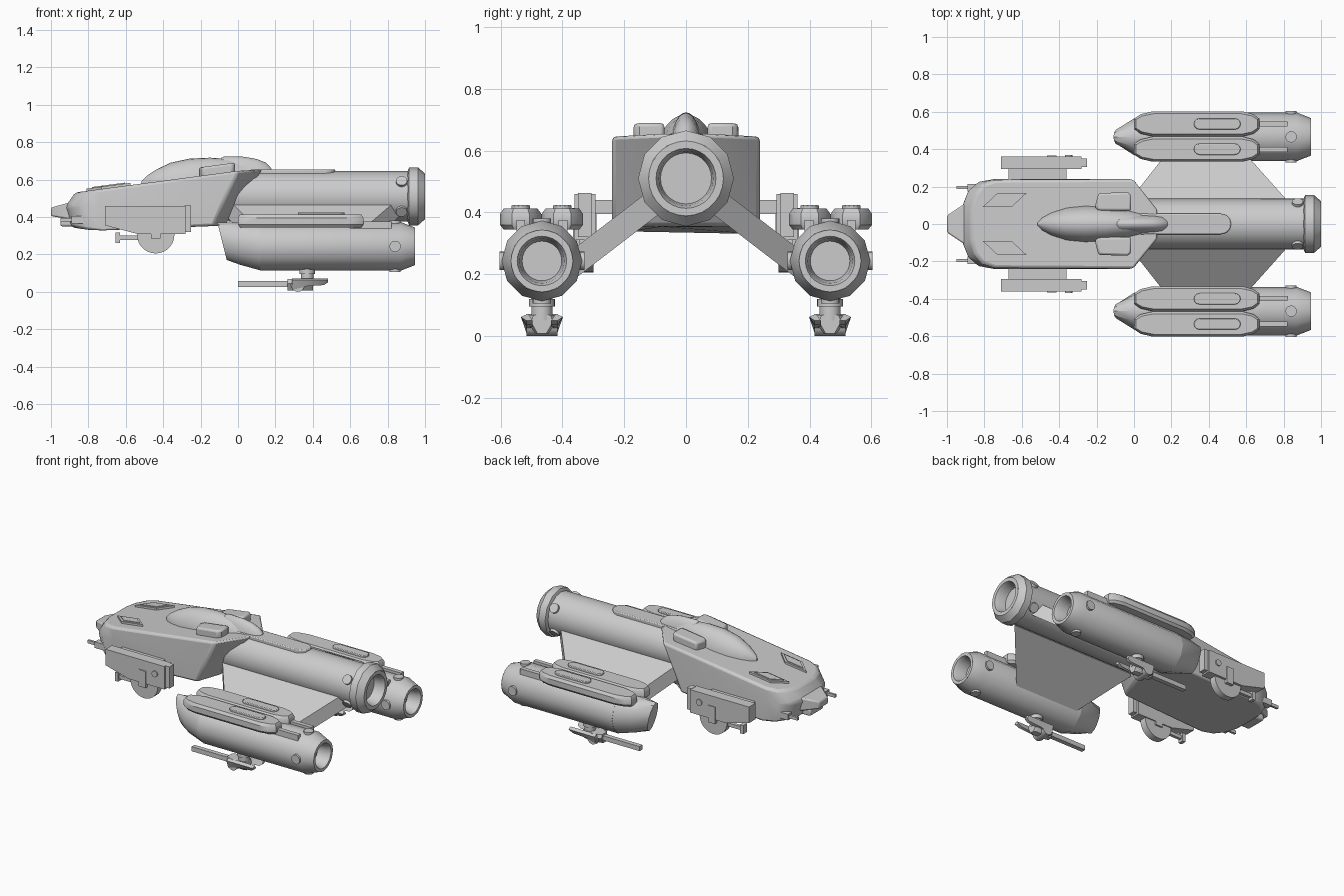
import bpy, bmesh, math
from mathutils import Vector

if "Cube" in bpy.data.objects:
    bpy.data.objects.remove(bpy.data.objects["Cube"])


def loft(name, rings, mirror=False, caps=(True, True), bevel=0.0, angle=35):
    """Skin a list of equal-length point rings; mirror adds a copy across y."""
    for side in ((1, -1) if mirror else (1,)):
        bm = bmesh.new()
        vs = [[bm.verts.new((p[0], p[1] * side, p[2])) for p in r] for r in rings]
        n = len(rings[0])
        for a, b in zip(vs, vs[1:]):
            for i in range(n):
                j = (i + 1) % n
                bm.faces.new((a[i], a[j], b[j], b[i]))
        if caps[0]:
            bm.faces.new(vs[0][::-1])
        if caps[1]:
            bm.faces.new(vs[-1])
        bmesh.ops.recalc_face_normals(bm, faces=bm.faces)
        full = name + (("_left" if side > 0 else "_right") if mirror else "")
        me = bpy.data.meshes.new(full)
        bm.to_mesh(me)
        bm.free()
        ob = bpy.data.objects.new(full, me)
        bpy.context.collection.objects.link(ob)
        if bevel:
            m = ob.modifiers.new("bevel", 'BEVEL')
            m.width, m.segments, m.limit_method = bevel, 2, 'ANGLE'
            m.angle_limit = math.radians(38)
        bpy.ops.object.select_all(action='DESELECT')
        ob.select_set(True)
        bpy.context.view_layer.objects.active = ob
        bpy.ops.object.shade_smooth_by_angle(angle=math.radians(angle))


def box(name, x0, x1, y0, y1, z0, z1, mirror=True, bevel=0.0):
    loft(name, [[(x0, y0, z), (x1, y0, z), (x1, y1, z), (x0, y1, z)] for z in (z0, z1)], mirror, bevel=bevel)


def oval(x, y, z, ry, rz, n=12, shear=0.0):
    """Ring across the x axis; shear pushes its lower half backwards."""
    t = [2 * math.pi * i / n for i in range(n)]
    return [(x - shear * math.cos(a), y + ry * math.sin(a), z + rz * math.cos(a)) for a in t]


def lathe(name, y, z, prof, n=12, **kw):
    loft(name, [oval(x, y, z, r, r, n) for x, r in prof], **kw)


def cyl(name, p, q, r, n=20, mirror=False):
    p, q = Vector(p), Vector(q)
    rot = (q - p).to_track_quat('Z', 'Y')
    c = [rot @ Vector((r * math.cos(2 * math.pi * i / n), r * math.sin(2 * math.pi * i / n), 0)) for i in range(n)]
    loft(name, [[e + v for v in c] for e in (p, q)], mirror)


def capsule(x0, x1, y, r, z, n=7):
    """Flat stadium outline in plan."""
    t = [math.pi * i / (n - 1) - math.pi / 2 for i in range(n)]
    return ([(x1 - r + r * math.cos(a), y + r * math.sin(a), z) for a in t] +
            [(x0 + r - r * math.cos(a), y - r * math.sin(a), z) for a in t])


def dome(name, secs, base):
    """Half-oval sections: x, half width, top height."""
    n = 14
    loft(name, [[(x, w * math.cos(math.pi * i / n), base + (h - base) * math.sin(math.pi * i / n))
                 for i in range(n + 1)] for x, w, h in secs], angle=40)


# Forward hull
def top_z(x):
    return min(0.645 + 0.134 * (x + 0.02), 0.655)


def low_z(x):
    return 0.32 + (0.052 * (x + 0.74) if x > -0.74 else 0.167 * (-0.74 - x))


def both(half):
    return half + [(x, -y, z) for x, y, z in reversed(half)]


ys = (0.10, 0.175, 0.225, 0.24, 0.24, 0.08)
low = [(x, y, low_z(x)) for x, y in zip((-.89, -.86, -.80, -.72, -.13, -.07), ys)]
mid = [(x, y, 0.46) for x, y in zip((-.92, -.89, -.83, -.75, -.085, 0.0), ys)]
top = [(x, y, top_z(x)) for x, y in zip((-.87, -.85, -.81, -.74, 0.0, .13), (.08, .155, .21, .235, .24, .08))]
loft("hull", [both(low), both(mid), both(top)], bevel=0.015)

# Nose sensor and nose guns
loft("nose_sensor", [[(x, -w, z0), (x, w, z0), (x, w, z1), (x, -w, z1)]
                     for x, w, z0, z1 in ((-1, .045, .405, .45), (-.91, .105, .39, .475), (-.85, .11, .39, .475))], bevel=0.008)
box("nose_chin", -.95, -.85, -.07, .07, .35, .395, mirror=False, bevel=0.01)
box("nose_gun", -.95, -.8, .188, .203, .375, .395)
box("nose_gun_mount", -.89, -.8, .175, .215, .365, .405)

# Raised hull vents
vent = ((-.81, .09), (-.73, .165), (-.575, .165), (-.655, .09))
loft("hull_vent", [[(x, y, top_z(x) + d) for x, y in vent] for d in (-.02, .012)], mirror=True)
inner = [(-.692 + (x + .692) * .75, .1275 + (y - .1275) * .7) for x, y in vent]
loft("hull_vent_panel", [[(x, y, top_z(x) + d) for x, y in inner] for d in (-.02, .017)], mirror=True)

# Canopy, the fairing behind it and shoulder blisters
dome("canopy", [(-.515, .008, .592), (-.49, .035, .618), (-.44, .062, .652), (-.36, .088, .69), (-.26, .1, .712),
                (-.15, .097, .717), (-.04, .082, .71), (.05, .065, .69), (.12, .045, .665)], 0.57)
dome("canopy_fairing", [(-.09, .045, .715), (-.075, .055, .724), (.03, .055, .722), (.1, .053, .71),
                        (.15, .05, .69), (.178, .035, .66)], 0.58)
blister = ((-.21, .09), (-.19, .165), (-.03, .17), (-.015, .15), (-.015, .07), (-.19, .07))
loft("shoulder_blister", [[(x, y, top_z(x) + d) for x, y in blister] for d in (-.02, .045)], mirror=True, bevel=0.012)

# Central engine tube with end ring and bore
lathe("engine_tube", 0, .51, [(-.05, .135), (.93, .135)], n=16)
lathe("engine_ring", 0, .51, [(.905, .13), (.915, .155), (.962, .155), (1.0, .122)], caps=(True, False))
lathe("engine_bore", 0, .51, [(1.0, .121), (1.0, .097), (.975, .088), (.91, .08)], n=28, caps=(False, True))
loft("spine_strip", [capsule(-.02, .52, 0, .055, z) for z in (.6, .655)], bevel=0.006)
for k, a in enumerate((35, -35)):
    d = Vector((0, math.cos(math.radians(a)), math.sin(math.radians(a))))
    c = Vector((.875, 0, .51))
    cyl("tube_lug_%d" % k, c + d * .11, c + d * .147, .03, mirror=True)

# Drooping wings
loft("wing", [[(x0, y, zt), (x1, y, zt), (x1, y, zt - .1), (x0, y, zt - .1)]
              for x0, x1, y, zt in ((-.06, .86, .08, .5), (.16, .61, .36, .285))], mirror=True)

# Nacelles
Y, Z = .466, .243
loft("nacelle_nose", [oval(-.085, Y, .27, .043, .1, shear=.025), oval(.0, Y, .258, .098, .113, shear=.01),
                      oval(.125, Y, Z, .13, .13)], mirror=True)
lathe("nacelle_body", Y, Z, [(.12, .13), (.87, .13), (.945, .101)], mirror=True, caps=(True, False))
lathe("nacelle_bore", Y, Z, [(.945, .1), (.945, .08), (.925, .072), (.86, .064)], n=28, mirror=True, caps=(False, True))
for k, (dy, dz) in enumerate(((1, 0), (-1, 0), (0, 1), (0, -1))):
    cyl("nacelle_lug_%d" % k, (.84, Y + dy * .105, Z + dz * .105), (.84, Y + dy * .138, Z + dz * .138), .03, mirror=True)

# Twin pods on top of each nacelle, with raised hatch and rear rod
plan = ((0, .028), (.035, .052), (.1, .067), (.58, .067), (.64, .052), (.67, .028))
for k, y in enumerate((.4, .535)):
    rings = []
    for f, z in ((.82, .345), (1, .36), (1, .395), (.82, .412)):
        h = [(.335 + (x - .335) * (.97 if f < 1 else 1), w * f) for x, w in plan]
        rings.append([(x, y + w, z) for x, w in h] + [(x, y - w, z) for x, w in reversed(h)])
    loft("pod_%d" % k, rings, mirror=True)
    loft("pod_hatch_%d" % k, [capsule(.32, .57, y, .03, z) for z in (.4, .424)], mirror=True, bevel=0.004)
    rod_y = .398 if k == 0 else .535
    box("pod_rod_%d" % k, .6, .82, rod_y - .014, rod_y + .014, .32, .375)

# Turret under each nacelle
cyl("turret_post", (.37, Y, .05), (.37, Y, .13), .034, mirror=True)
cyl("turret_collar", (.37, Y, .095), (.37, Y, .12), .042, mirror=True)
loft("turret_body", [[(x, Y + a * w, z) for a, z in ((-.4, .008), (.4, .008), (1, .045), (.8, .068), (-.8, .068), (-1, .045))]
                     for x, w in ((.265, .03), (.30, .05), (.38, .05), (.4, .035))], mirror=True)
cyl("turret_pivot", (.32, Y - .05, .036), (.32, Y + .05, .036), .036, mirror=True)
box("turret_barrel", 0, .29, Y - .015, Y + .015, .027, .057)
for k, s in enumerate((1, -1)):
    loft("turret_fin_%d" % k, [[(x, Y + s * a, z) for a, z in ((.03, z0), (.05, z0), (.068, .062), (.045, .072))]
                               for x, z0 in ((.29, .01), (.37, .03), (.46, .036), (.48, .05))], mirror=True)

# Side weapon brackets with drum and gun
box("bracket_pylon", -.67, -.36, .2, .3, .395, .44)
plate = ((-.71, .46), (-.28, .46), (-.28, .31), (-.35, .31), (-.54, .31), (-.71, .355))
loft("bracket_plate", [[(x, y, z) for x, z in plate] for y in (.293, .36)], mirror=True)
box("bracket_end", -.285, -.252, .305, .35, .32, .462)
cyl("bracket_bolt", (-.35, .35, .395), (-.35, .368, .395), .02, mirror=True)
cyl("weapon_drum", (-.44, .3, .305), (-.44, .345, .305), .1, n=28, mirror=True)
box("drum_clamp", -.465, -.415, .29, .366, .285, .395)
box("weapon_barrel", -.65, -.5, .313, .333, .277, .3)
box("weapon_muzzle", -.655, -.632, .305, .341, .26, .317)
